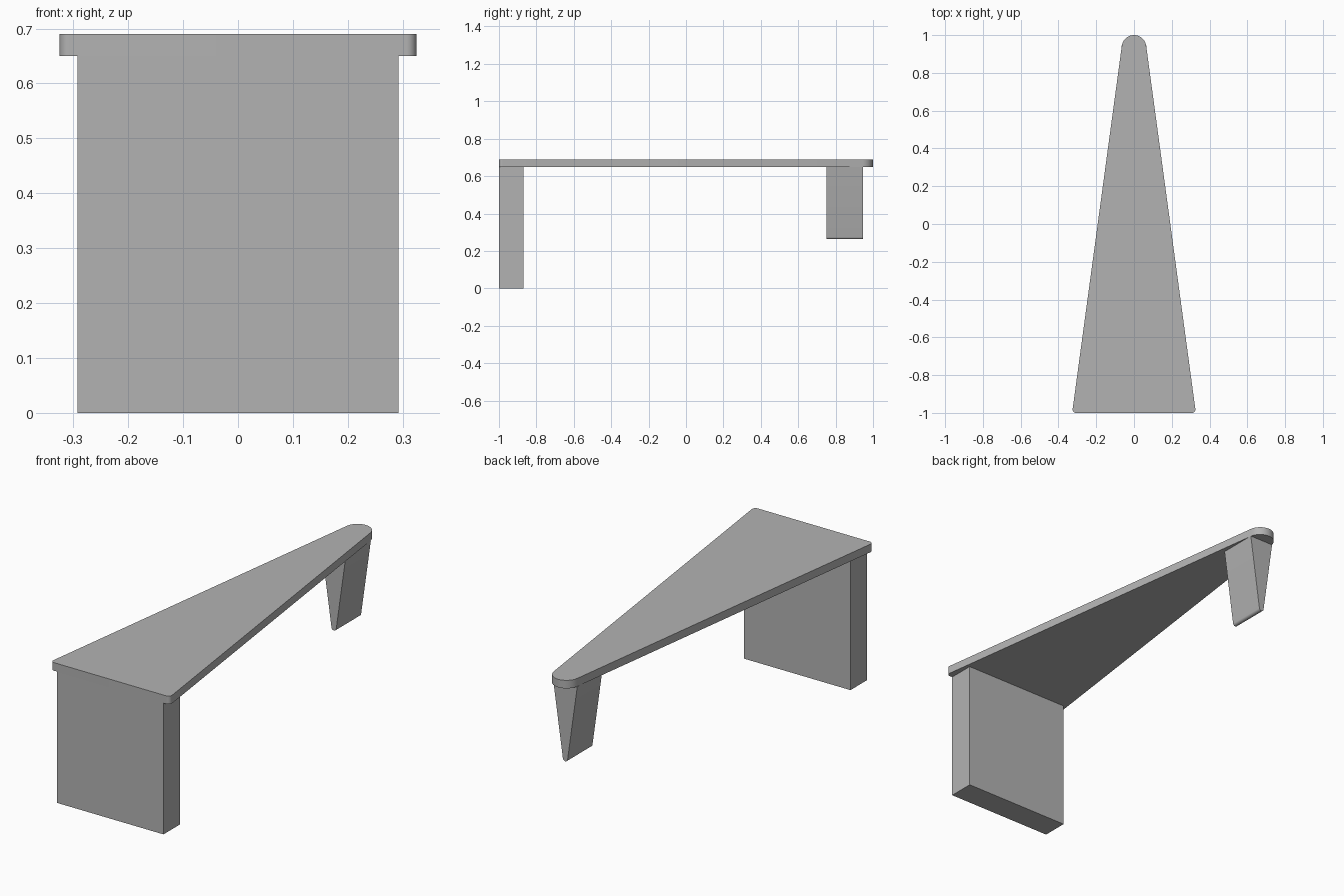
import bpy
import bmesh
from math import acos, atan2, cos, sin, tau
from mathutils import Vector

cube = bpy.data.objects.get("Cube")
if cube:
    bpy.data.objects.remove(cube, do_unlink=True)

grey = bpy.data.materials.new("plain grey")
grey.use_nodes = True
colour = (0.45, 0.45, 0.45, 1)
grey.diffuse_color = colour
grey.node_tree.nodes["Principled BSDF"].inputs["Base Color"].default_value = colour


def rounded_outline(corners, steps=16):
    """Outline wrapped around counter-clockwise corner circles (x, y, radius)."""
    def normal_angle(a, b):
        d = Vector((b[0] - a[0], b[1] - a[1]))
        return atan2(d.y, d.x) - acos((a[2] - b[2]) / d.length)

    points = []
    for i, c in enumerate(corners):
        start = normal_angle(corners[i - 1], c)
        sweep = (normal_angle(c, corners[(i + 1) % len(corners)]) - start) % tau
        count = steps if c[2] > 0 else 0
        for k in range(count + 1):
            t = start + sweep * k / max(count, 1)
            points.append((c[0] + c[2] * cos(t), c[1] + c[2] * sin(t)))
    return points


def extrude_outline(name, points, place, direction):
    """Solid made by pushing a flat outline along a direction."""
    bm = bmesh.new()
    face = bm.faces.new([bm.verts.new(place(u, v)) for u, v in points])
    new = bmesh.ops.extrude_face_region(bm, geom=[face], use_keep_orig=True)["geom"]
    verts = [g for g in new if isinstance(g, bmesh.types.BMVert)]
    bmesh.ops.translate(bm, verts=verts, vec=direction)
    bmesh.ops.recalc_face_normals(bm, faces=bm.faces)
    mesh = bpy.data.meshes.new(name)
    bm.to_mesh(mesh)
    bm.free()
    mesh.materials.append(grey)
    obj = bpy.data.objects.new(name, mesh)
    bpy.context.collection.objects.link(obj)
    bpy.ops.object.select_all(action="DESELECT")
    obj.select_set(True)
    bpy.context.view_layer.objects.active = obj
    bpy.ops.object.shade_smooth_by_angle()
    return obj


# Tapered top with a round narrow end
extrude_outline(
    "tabletop",
    rounded_outline([(-0.307, -0.982, 0.018), (0.307, -0.982, 0.018), (0, 0.935, 0.065)]),
    lambda x, y: (x, y, 0.65), (0, 0, 0.04))

# Wide slab leg under the front edge
extrude_outline(
    "front_leg",
    [(-0.292, -1), (0.292, -1), (0.292, -0.87), (-0.292, -0.87)],
    lambda x, y: (x, y, 0), (0, 0, 0.65))

# Short wedge leg with a rounded foot
extrude_outline(
    "back_leg",
    rounded_outline([(0, 0.276, 0.013), (0.066, 0.65, 0), (-0.066, 0.65, 0)]),
    lambda x, z: (x, 0.75, z), (0, 0.195, 0))
